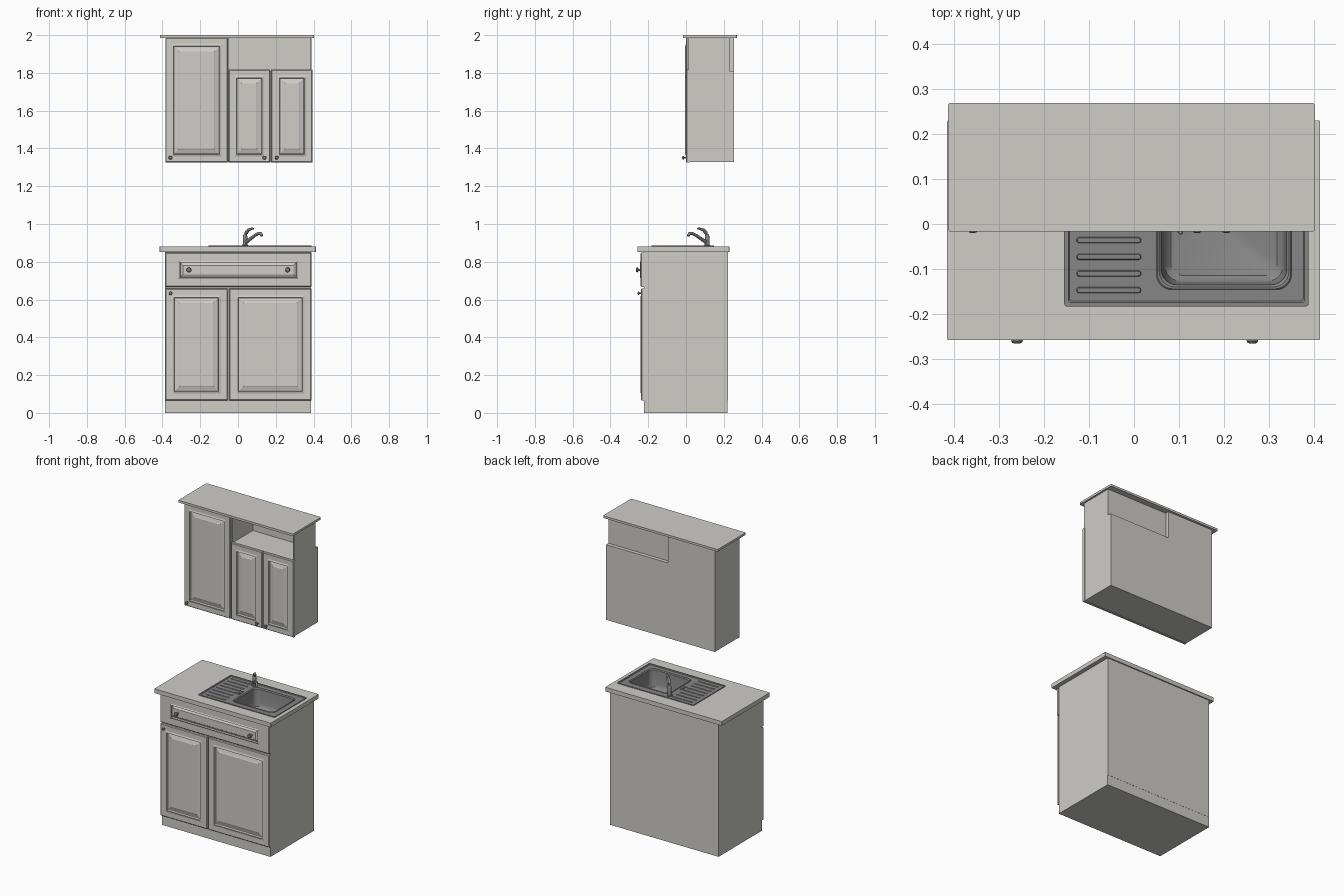
import bpy, bmesh, math
from mathutils import Vector

if "Cube" in bpy.data.objects:
    bpy.data.objects.remove(bpy.data.objects["Cube"])


def material(name, rgb):
    m = bpy.data.materials.new(name)
    m.diffuse_color = (*rgb, 1)
    m.use_nodes = True
    m.node_tree.nodes["Principled BSDF"].inputs["Base Color"].default_value = m.diffuse_color
    return m


CREAM = material("warm_white_paint", (0.62, 0.61, 0.575))
STEEL = material("steel_grey", (0.24, 0.24, 0.24))


def loft(name, rings, mat, smooth=False, cyclic=False):
    """Bridge equal-length point rings into a closed solid."""
    bm = bmesh.new()
    vs = [[bm.verts.new(p) for p in r] for r in rings]
    n = len(vs[0])
    pairs = list(zip(vs, vs[1:])) + ([(vs[-1], vs[0])] if cyclic else [])
    for a, b in pairs:
        for i in range(n):
            j = (i + 1) % n
            bm.faces.new((a[i], a[j], b[j], b[i]))
    if not cyclic:
        bm.faces.new(vs[0])
        bm.faces.new(vs[-1])
    bmesh.ops.recalc_face_normals(bm, faces=bm.faces)
    me = bpy.data.meshes.new(name)
    bm.to_mesh(me)
    bm.free()
    ob = bpy.data.objects.new(name, me)
    bpy.context.collection.objects.link(ob)
    me.materials.append(mat)
    if smooth:
        bpy.ops.object.select_all(action='DESELECT')
        ob.select_set(True)
        bpy.context.view_layer.objects.active = ob
        bpy.ops.object.shade_smooth_by_angle(angle=math.radians(35))
    return ob


def rr(x0, x1, y0, y1, z, r, n=6):
    """Rounded rectangle ring at height z."""
    pts = []
    for k, (cx, cy) in enumerate([(x1 - r, y1 - r), (x0 + r, y1 - r),
                                  (x0 + r, y0 + r), (x1 - r, y0 + r)]):
        for i in range(n + 1):
            a = math.pi / 2 * (k + i / n)
            pts.append((cx + r * math.cos(a), cy + r * math.sin(a), z))
    return pts


def box(name, x0, x1, y0, y1, z0, z1, mat=CREAM):
    return loft(name, [[(x0, y0, z), (x1, y0, z), (x1, y1, z), (x0, y1, z)]
                       for z in (z0, z1)], mat)


def tube(name, path, radii, mat, n=16):
    """Round tube with a radius for every path point."""
    path = [Vector(p) for p in path]
    rings = []
    for i, p in enumerate(path):
        d = (path[min(i + 1, len(path) - 1)] - path[max(i - 1, 0)]).normalized()
        ref = Vector((0, 0, 1)) if abs(d.z) < 0.9 else Vector((1, 0, 0))
        u = d.cross(ref).normalized()
        w = d.cross(u)
        rings.append([p + radii[i] * (u * math.cos(t) + w * math.sin(t))
                      for t in (2 * math.pi * k / n for k in range(n))])
    return loft(name, rings, mat, True)


def panel_front(name, x0, x1, z0, z1, y_back, y_front, sx=0.04, sz=0.04):
    """Door or drawer front with moulded frame and raised centre panel."""
    def ring(ix, iz, y):
        return [(x0 + ix, y, z0 + iz), (x1 - ix, y, z0 + iz),
                (x1 - ix, y, z1 - iz), (x0 + ix, y, z1 - iz)]
    prof = [(0.004, 0.0), (0.007, -0.004), (0.010, 0.008), (0.014, 0.008),
            (0.033, 0.002), (0.036, 0.0)]
    k = 1 if sz == sx else 0.55
    rings = [ring(0, 0, y_back), ring(0, 0, y_front + 0.004), ring(0.004, 0.004, y_front),
             ring(sx - 0.004, sz - 0.004, y_front)]
    rings += [ring(sx + k * d, sz + k * d, y_front + dy) for d, dy in prof[1:]]
    return loft(name, rings, CREAM)


def knob(name, x, y, z, r):
    """Knob projecting forward from y."""
    prof = [(0, 0.55), (0.5, 0.4), (0.9, 0.5), (1.15, 0.9), (1.5, 1.0), (1.85, 0.8), (2.0, 0.35)]
    tube(name, [(x, y - r * d, z) for d, _ in prof], [r * q for _, q in prof], STEEL)


# Base cabinet carcass, open at the top for the basin
box("plinth", -0.386, 0.386, -0.222, 0.221, 0, 0.066)
box("base_bottom", -0.384, 0.384, -0.22, 0.22, 0.066, 0.08)
for side, x in (("left", -0.386), ("right", 0.374)):
    box("base_side_" + side, x, x + 0.012, -0.222, 0.222, 0.066, 0.853)
box("base_back", -0.374, 0.374, 0.21, 0.222, 0.066, 0.853)
box("base_face", -0.374, 0.374, -0.222, -0.21, 0.066, 0.853)

# Base doors and drawer
panel_front("base_door_left", -0.386, -0.055, 0.066, 0.658, -0.222, -0.238)
panel_front("base_door_right", -0.047, 0.388, 0.066, 0.658, -0.222, -0.238)
panel_front("drawer_front", -0.386, 0.388, 0.667, 0.848, -0.222, -0.24, 0.075, 0.047)
knob("drawer_knob_left", -0.26, -0.24, 0.757, 0.013)
knob("drawer_knob_right", 0.263, -0.24, 0.757, 0.013)
knob("base_door_knob", -0.357, -0.238, 0.633, 0.009)

# Worktop with a hole for the basin
loft("worktop", [rr(-0.415, 0.413, -0.258, 0.23, 0.853, 0.003),
                 rr(-0.415, 0.413, -0.258, 0.23, 0.88, 0.003),
                 rr(0.04, 0.36, -0.156, 0.112, 0.88, 0.035),
                 rr(0.04, 0.36, -0.156, 0.112, 0.853, 0.035)], CREAM, cyclic=True)

# Sink: outer shell, rim, drainer deck and rounded basin in one loft
def rim(i, z):
    return rr(-0.155 + i, 0.388 - i, -0.183 + i, 0.147 - i, z, 0.006)


def bowl(i, z, r=0.034):
    return rr(0.052 + i, 0.348 - i, -0.144 + i, 0.102 - i, z, r)


loft("sink", [bowl(0.01, 0.752), bowl(-0.004, 0.78), bowl(-0.004, 0.8795),
              rim(0, 0.8795), rim(0, 0.885), rim(0.009, 0.885), rim(0.012, 0.8815),
              bowl(-0.002, 0.8815), bowl(0, 0.884), bowl(0.004, 0.884), bowl(0.009, 0.878),
              bowl(0.013, 0.79), bowl(0.018, 0.772, 0.03), bowl(0.03, 0.762, 0.025)],
     STEEL, True)

# Drainer ridges and small slots
for i in range(8):
    y = -0.147 + 0.037 * i
    loft(f"drainer_ridge_{i}", [rr(-0.128, 0.016, y - 0.007, y + 0.007, 0.881, 0.0069),
                                rr(-0.126, 0.014, y - 0.005, y + 0.005, 0.885, 0.0049)],
         STEEL, True)
for i in range(4):
    y = -0.039 + 0.014 * i
    loft(f"drainer_slot_{i}", [rr(0.021, 0.04, y - 0.004, y + 0.004, z, 0.002, 3)
                               for z in (0.881, 0.8835)], STEEL)

# Strainer
tube("strainer", [(0.103, -0.018, z) for z in (0.76, 0.765, 0.765, 0.763)],
     [0.018, 0.018, 0.013, 0.011], STEEL, 24)
tube("strainer_plug", [(0.103, -0.018, z) for z in (0.762, 0.768)], [0.006, 0.004], STEEL)

# Mixer tap
fx, fy = 0.038, 0.112
tube("tap_body", [(fx, fy, z) for z in (0.88, 0.886, 0.888, 0.93, 0.942, 0.948)],
     [0.016, 0.016, 0.013, 0.012, 0.010, 0.005], STEEL)


def along(pts):
    """Points given as (distance towards the basin, height)."""
    return [(fx + 0.66 * d, fy - 0.75 * d, z) for d, z in pts]


tube("tap_spout", along([(0, 0.9), (0.035, 0.918), (0.075, 0.938), (0.105, 0.95),
                         (0.124, 0.95), (0.134, 0.937)]),
     [0.010, 0.009, 0.008, 0.008, 0.008, 0.0075], STEEL)
tube("tap_lever", along([(0, 0.935), (0.008, 0.953), (0.025, 0.968), (0.05, 0.975), (0.068, 0.976)]),
     [0.011, 0.010, 0.008, 0.006, 0.004], STEEL)

# Wall cabinet: tall left part, lower right part, open niche above it
box("wall_cabinet_left", -0.383, -0.05, 0.018, 0.254, 1.328, 1.986)
box("wall_cabinet_right", -0.05, 0.39, 0.018, 0.254, 1.328, 1.811)
box("niche_back", -0.05, 0.384, 0.222, 0.23, 1.811, 1.986)
box("niche_side", 0.384, 0.39, 0.012, 0.23, 1.811, 1.986)
loft("wall_cabinet_top", [rr(-0.413, 0.402, -0.017, 0.269, z, 0.006) for z in (1.986, 2.0)], CREAM)

# Wall cabinet doors and knobs
panel_front("wall_door_left", -0.384, -0.055, 1.326, 1.985, 0.018, 0.0, 0.036, 0.036)
panel_front("wall_door_middle", -0.05, 0.170, 1.326, 1.817, 0.018, 0.0, 0.036, 0.036)
panel_front("wall_door_right", 0.176, 0.394, 1.326, 1.817, 0.018, 0.0, 0.036, 0.036)
for i, x in enumerate((-0.358, 0.14, 0.205)):
    knob(f"wall_door_knob_{i}", x, 0.0, 1.351, 0.010)
